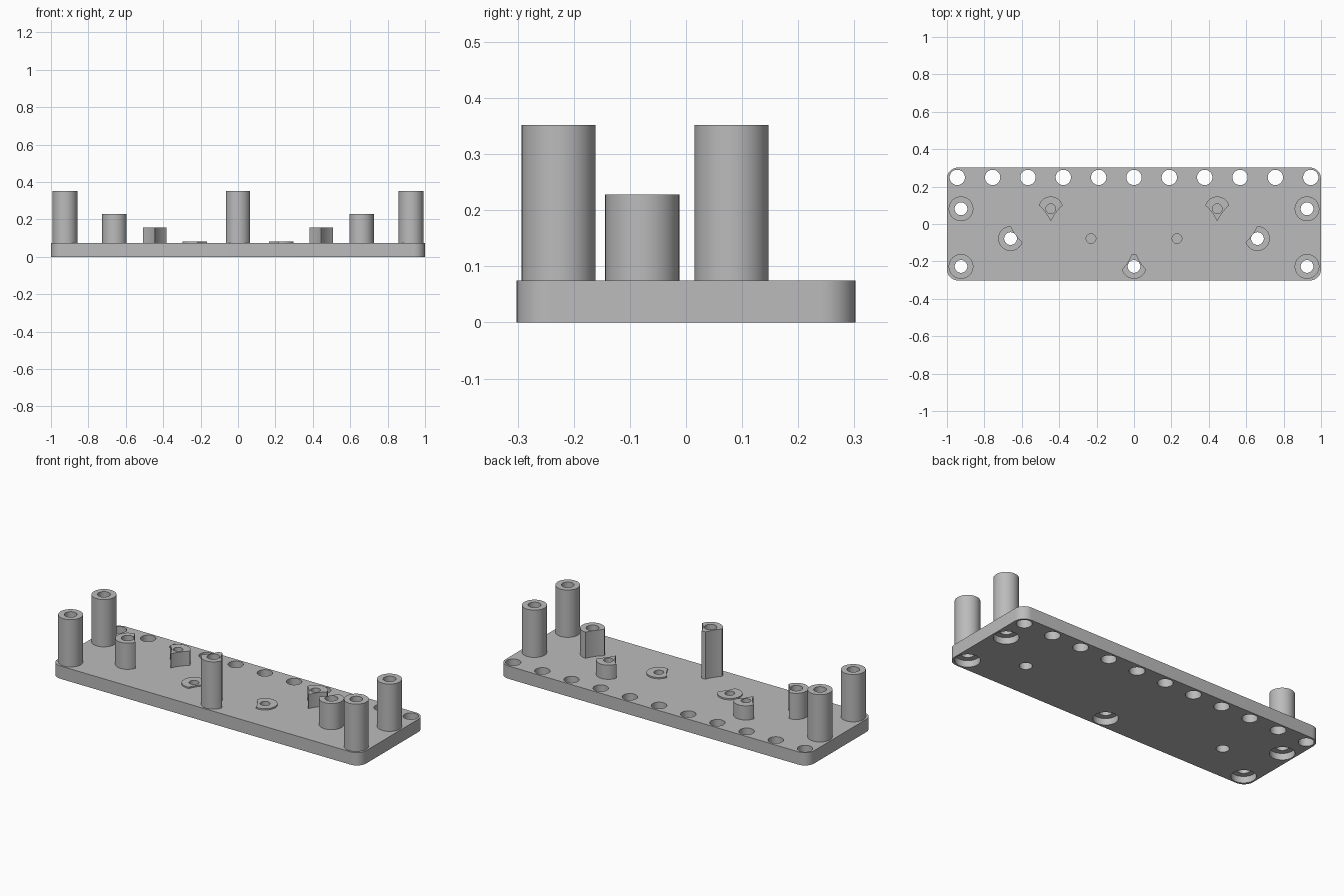
import bpy
import bmesh
from mathutils import Matrix

if "Cube" in bpy.data.objects:
    bpy.data.objects.remove(bpy.data.objects["Cube"])

grey = bpy.data.materials.new("plain_grey")
grey.use_nodes = True
grey.diffuse_color = (0.5, 0.5, 0.5, 1)
grey.node_tree.nodes["Principled BSDF"].inputs["Base Color"].default_value = (0.5, 0.5, 0.5, 1)

PLATE_TOP = 0.075
POST_R = 0.066
RELIEF_R = 0.233
BORE_R = 0.034
PIN_R = 0.026


def make_object(name, bm):
    mesh = bpy.data.meshes.new(name)
    bm.to_mesh(mesh)
    bm.free()
    mesh.materials.append(grey)
    obj = bpy.data.objects.new(name, mesh)
    bpy.context.collection.objects.link(obj)
    return obj


def cylinders(name, spots, radius, bottom, top, sides=48):
    """One mesh holding an upright cylinder at every (x, y) spot."""
    bm = bmesh.new()
    for x, y in spots:
        place = Matrix.Translation((x, y, (bottom + top) / 2))
        bmesh.ops.create_cone(bm, cap_ends=True, segments=sides, radius1=radius,
                              radius2=radius, depth=top - bottom, matrix=place)
    return make_object(name, bm)


def activate(obj):
    bpy.ops.object.select_all(action="DESELECT")
    obj.select_set(True)
    bpy.context.view_layer.objects.active = obj


def cut(obj, spots, radius, bottom, top, sides=48):
    """Subtract cylinders from an object."""
    cutter = cylinders("cutter", spots, radius, bottom, top, sides)
    cutter.hide_render = True
    mod = obj.modifiers.new("cut", "BOOLEAN")
    mod.operation = "DIFFERENCE"
    mod.solver = "EXACT"
    mod.object = cutter
    activate(obj)
    bpy.ops.object.modifier_apply(modifier=mod.name)
    bpy.data.objects.remove(cutter)


def smooth(obj):
    activate(obj)
    bpy.ops.object.shade_smooth_by_angle(angle=0.5)


def both(x, y):
    return [(-x, y), (x, y)]


# Shaft positions
back_y, mid_y, front_y = 0.081, -0.078, -0.227
second = (0.445, back_y)
first = (0.23, mid_y)
third = (0.66, mid_y)
centre = (0, front_y)
corners = both(0.925, back_y) + both(0.925, front_y)

# Base plate with rounded corners
bm = bmesh.new()
bmesh.ops.create_cube(bm, size=1, matrix=Matrix.Translation((0, 0, PLATE_TOP / 2))
                      @ Matrix.Diagonal((2, 0.604, PLATE_TOP, 1)))
uprights = [e for e in bm.edges if abs(e.verts[0].co.z - e.verts[1].co.z) > 0.01]
bmesh.ops.bevel(bm, geom=uprights, offset=0.06, segments=10, profile=0.5, affect="EDGES")
plate = make_object("base_plate", bm)

# Row of mounting holes, shaft bores, blind pin holes and underside recesses
row = [(-0.945 + 0.189 * i, 0.249) for i in range(11)]
cut(plate, row, 0.041, -0.1, 0.2)
cut(plate, corners + [centre] + both(*third), BORE_R, -0.1, 0.2)
cut(plate, both(*first) + both(*second), PIN_R, 0.03, 0.2)
cut(plate, corners + [centre], POST_R, -0.1, 0.038)
smooth(plate)


def post(name, spot, top, bore, reliefs=()):
    """Hollow post, scooped where neighbouring wheels pass."""
    obj = cylinders(name, [spot], POST_R, PLATE_TOP - 0.005, top)
    for r in reliefs:
        cut(obj, [r], RELIEF_R, -0.1, 0.6, 160)
    cut(obj, [spot], bore, -0.1, 0.6)
    smooth(obj)


# Tall posts
for (x, y) in corners:
    name = ("back" if y > 0 else "front") + ("_left" if x > 0 else "_right") + "_post"
    post(name, (x, y), 0.352, BORE_R)
post("centre_post", centre, 0.352, BORE_R, both(*first))

# Stepped posts, mirrored left and right
for side, s in (("left", 1), ("right", -1)):
    a, b, c = [(s * p[0], p[1]) for p in (first, second, third)]
    post("low_post_" + side, a, 0.083, PIN_R, [centre])
    post("short_post_" + side, b, 0.158, PIN_R, [a, c])
    post("medium_post_" + side, c, 0.228, BORE_R, [b])
